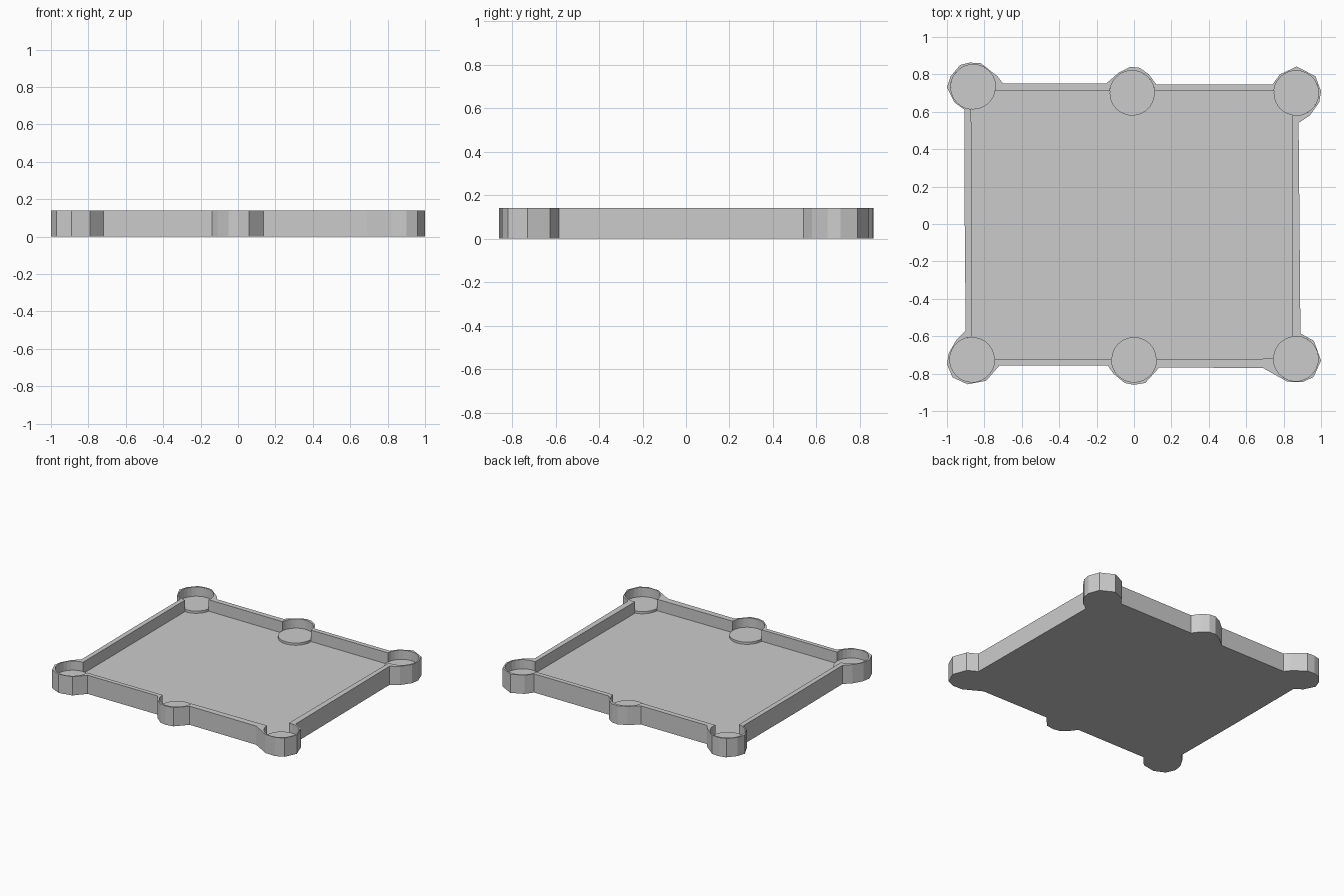
import bpy, bmesh
from math import cos, sin, radians

if "Cube" in bpy.data.objects:
    bpy.data.objects.remove(bpy.data.objects["Cube"])

HEIGHT, FLOOR, PAD_TOP, R = 0.14, 0.054, 0.071, 0.12

# outer outline, counter-clockwise, one faceted lobe per line
outer = [
    (-.905, 0), (-.90, -.57), (-.95, -.62), (-.99, -.69), (-1, -.75), (-.97, -.82), (-.89, -.857), (-.79, -.838), (-.72, -.757),
    (-.14, -.757), (-.11, -.80), (-.05, -.85), (0, -.86), (.06, -.85), (.135, -.767),
    (.69, -.77), (.82, -.843), (.90, -.846), (.96, -.818), (1, -.73), (.962, -.625), (.89, -.585),
    (.885, 0), (.88, .54), (.94, .58), (.99, .65), (1, .71), (.97, .79), (.87, .842), (.78, .80), (.74, .745),
    (.12, .745), (.08, .80), (.03, .835), (-.02, .84), (-.08, .81), (-.15, .75),
    (-.70, .75), (-.73, .79), (-.82, .86), (-.88, .863), (-.93, .85), (-.98, .79), (-1, .73), (-.96, .65), (-.905, .61),
]
# pockets: centre x, centre y, start and end angle of the inner wall arc
pockets = [(-.865, -.725, 90, 360), (0, -.725, 180, 360), (.865, -.72, 180, 460),
           (.867, .70, -100, 175), (-.01, .70, 5, 175), (-.86, .733, -10, 265)]


def arc(x, y, a0, a1, n=20):
    angles = [radians(a0 + (a1 - a0) * i / n) for i in range(n + 1)]
    return [(x + R * cos(a), y + R * sin(a)) for a in angles]


def finish(bm, name):
    bmesh.ops.recalc_face_normals(bm, faces=bm.faces)
    mesh = bpy.data.meshes.new(name)
    bm.to_mesh(mesh)
    bm.free()
    ob = bpy.data.objects.new(name, mesh)
    bpy.context.collection.objects.link(ob)
    return ob


# tray: base, outer wall, flat rim, inner wall and sunken floor
inner = [p for pocket in pockets for p in arc(*pocket)]
bm = bmesh.new()
rim_edges = []
for pts, low in ((outer, 0), (inner, FLOOR)):
    bottom = [bm.verts.new((x, y, low)) for x, y in pts]
    top = [bm.verts.new((x, y, HEIGHT)) for x, y in pts]
    bm.faces.new(bottom)
    for i in range(len(pts)):
        bm.faces.new((bottom[i - 1], bottom[i], top[i], top[i - 1]))
        rim_edges.append(bm.edges.get((top[i - 1], top[i])))
bmesh.ops.triangle_fill(bm, edges=rim_edges, use_beauty=True, normal=(0, 0, 1))
finish(bm, "tray")

# round raised pads in the pockets
for i, (x, y, _, _) in enumerate(pockets):
    bm = bmesh.new()
    ring = [bm.verts.new((px, py, FLOOR - .01)) for px, py in arc(x, y, 0, 360, 40)[:-1]]
    base = bm.faces.new(ring)
    ext = bmesh.ops.extrude_face_region(bm, geom=[base], use_keep_orig=True)
    verts = [v for v in ext["geom"] if isinstance(v, bmesh.types.BMVert)]
    bmesh.ops.translate(bm, verts=verts, vec=(0, 0, PAD_TOP - FLOOR + .01))
    pad = finish(bm, f"round_pad_{i + 1}")
    bpy.ops.object.select_all(action='DESELECT')
    pad.select_set(True)
    bpy.context.view_layer.objects.active = pad
    bpy.ops.object.shade_smooth_by_angle(angle=radians(30))
